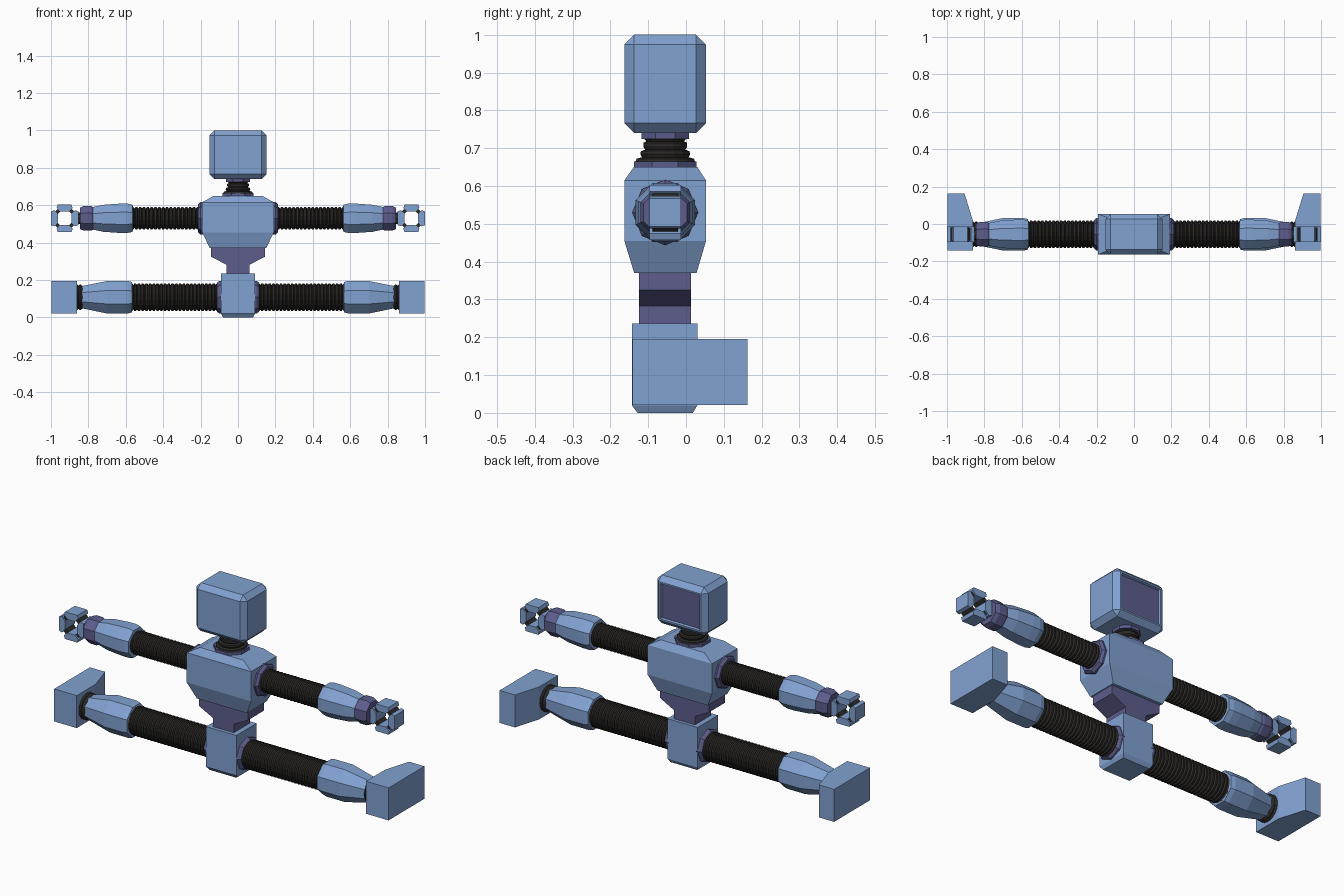
import bpy, bmesh, math
from mathutils import Vector, Matrix

if "Cube" in bpy.data.objects:
    bpy.data.objects.remove(bpy.data.objects["Cube"])

def material(name, rgb):
    m = bpy.data.materials.new(name)
    m.diffuse_color = (*rgb, 1)
    m.use_nodes = True
    m.node_tree.nodes["Principled BSDF"].inputs["Base Color"].default_value = m.diffuse_color
    return m

BLUE = material("steel blue", (0.22, 0.36, 0.64))
PURPLE = material("dull purple", (0.11, 0.11, 0.27))
BLACK = material("rubber black", (0.025, 0.023, 0.021))

CY = -0.055            # shared depth axis of the body
ARM_Z, LEG_Z = 0.53, 0.108

def finish(name, bm, mats, mirror=False):
    bmesh.ops.recalc_face_normals(bm, faces=bm.faces)
    me = bpy.data.meshes.new(name)
    bm.to_mesh(me)
    bm.free()
    for m in mats:
        me.materials.append(m)
    ob = bpy.data.objects.new(name, me)
    bpy.context.collection.objects.link(ob)
    if mirror:
        ob.modifiers.new("mirror", 'MIRROR').use_mirror_merge = False
    return ob

def bridge(bm, rings):
    """Skin a stack of equal vertex rings and cap both ends."""
    rings = [[bm.verts.new(p) for p in r] for r in rings]
    n = len(rings[0])
    for a, b in zip(rings, rings[1:]):
        for i in range(n):
            j = (i + 1) % n
            bm.faces.new((a[i], a[j], b[j], b[i]))
    bm.faces.new(rings[0])
    bm.faces.new(rings[-1])

def lathe(name, mat, profile, axis='x', z=0, sides=8, phase=0.0, mirror=True):
    """Turn (distance, radius) pairs round a limb axis or the neck axis."""
    rings = []
    for t, r in profile:
        ring = []
        for i in range(sides):
            a = 2 * math.pi * (i + phase) / sides
            c, s = r * math.cos(a), r * math.sin(a)
            ring.append((t, CY + c, z + s) if axis == 'x' else (c, CY + s, t))
        rings.append(ring)
    bm = bmesh.new()
    bridge(bm, rings)
    return finish(name, bm, [mat], mirror)

def stack(name, mat, levels):
    """Loft rectangles given as (z, half width, y min, y max)."""
    bm = bmesh.new()
    bridge(bm, [[(-w, y0, z), (w, y0, z), (w, y1, z), (-w, y1, z)]
                for z, w, y0, y1 in levels])
    return finish(name, bm, [mat])

def hose(name, x0, x1, z, r, ridges):
    """Corrugated tube along x."""
    step = (x1 - x0) / ridges
    prof = []
    for i in range(ridges):
        x = x0 + i * step
        prof += [(x, r - 0.008), (x + step * 0.25, r), (x + step * 0.7, r)]
    prof.append((x1, r - 0.008))
    lathe(name, BLACK, prof, z=z, sides=16, phase=0.5)

# Head: chamfered box with a recessed screen on the +y side
bm = bmesh.new()
bmesh.ops.create_cube(bm, size=1, matrix=Matrix.Translation((0, CY, 0.87))
                      @ Matrix.Diagonal((0.304, 0.216, 0.26, 1)))
bmesh.ops.bevel(bm, geom=bm.edges[:], offset=0.026, segments=1, affect='EDGES')
bmesh.ops.recalc_face_normals(bm, faces=bm.faces)
face = max(bm.faces, key=lambda f: f.calc_center_median().y)
bmesh.ops.inset_individual(bm, faces=[face], thickness=0.012)
bmesh.ops.inset_individual(bm, faces=[face], thickness=0.005, depth=-0.012)
face.material_index = 1
finish("head", bm, [BLUE, PURPLE])

# Neck: flared bellows between two collars
lathe("neck_top_plate", PURPLE, [(0.724, 0.068), (0.742, 0.068)], 'z', phase=0.5, mirror=False)
lathe("neck_bellows", BLACK, [(0.66, 0.08), (0.672, 0.076), (0.676, 0.062), (0.684, 0.066),
      (0.692, 0.064), (0.696, 0.053), (0.704, 0.058), (0.714, 0.058), (0.718, 0.05),
      (0.726, 0.056)], 'z', sides=16, mirror=False)
lathe("neck_base", PURPLE, [(0.64, 0.09), (0.665, 0.09)], 'z', phase=0.5, mirror=False)

# Torso, waist and pelvis
stack("torso", BLUE, [(0.37, 0.15, -0.137, 0.028), (0.455, 0.192, -0.163, 0.053),
                      (0.615, 0.192, -0.163, 0.053), (0.65, 0.13, -0.138, 0.03)])
stack("waist", PURPLE, [(0.23, 0.062, -0.124, 0.013), (0.282, 0.062, -0.124, 0.013),
                        (0.325, 0.145, -0.124, 0.013), (0.372, 0.145, -0.124, 0.013)])
stack("pelvis", BLUE, [(0, 0.08, -0.128, 0.018), (0.02, 0.09, -0.143, 0.03),
                       (0.236, 0.09, -0.143, 0.03)])

# Arms
lathe("shoulder_collar", PURPLE, [(0.18, 0.087), (0.2, 0.087), (0.213, 0.076)], z=ARM_Z)
hose("upper_arm_hose", 0.205, 0.575, ARM_Z, 0.061, 18)
lathe("forearm", BLUE, [(0.562, 0.066), (0.564, 0.079), (0.59, 0.085), (0.63, 0.085),
      (0.72, 0.078), (0.79, 0.062)], z=ARM_Z, phase=0.5)
lathe("wrist", PURPLE, [(0.765, 0.06), (0.785, 0.071), (0.825, 0.071), (0.845, 0.062)],
      z=ARM_Z, phase=0.5)
lathe("wrist_joint", BLACK, [(0.84, 0.03), (0.862, 0.03)], z=ARM_Z)

# Hands: four wedge blocks in a ring, joined by dark diagonal links
def hand_part(name, mat, quad, half, turn):
    """Extrude a wedge profile along y and turn it round the hand centre."""
    rot = Matrix.Rotation(math.radians(turn), 4, 'Y')
    centre = Vector((0.927, CY, ARM_Z))
    bm = bmesh.new()
    bridge(bm, [[centre + rot @ Vector((x, y, z)) for x, z in quad] for y in (-half, half)])
    finish(name, bm, [mat], True)

block = [(0.036, -0.022), (0.055, -0.043), (0.073, -0.037), (0.073, 0.037),
         (0.055, 0.043), (0.036, 0.022)]
link = [(0.043, -0.016), (0.062, -0.016), (0.062, 0.016), (0.043, 0.016)]
for i, part in enumerate(("fingertip", "lower_finger", "palm", "upper_finger")):
    hand_part(part, BLUE, block, 0.042, 90 * i)
    hand_part(part + "_link", BLACK, link, 0.034, 90 * i + 45)

# Legs
lathe("hip_collar", PURPLE, [(0.08, 0.087), (0.1, 0.087), (0.112, 0.078)], z=LEG_Z)
hose("thigh_hose", 0.1, 0.58, LEG_Z, 0.075, 24)
lathe("shin", BLUE, [(0.565, 0.078), (0.567, 0.088), (0.59, 0.094), (0.7, 0.094),
      (0.845, 0.062)], z=LEG_Z, phase=0.5)
lathe("ankle", BLACK, [(0.83, 0.06), (0.845, 0.07), (0.853, 0.062), (0.861, 0.07),
      (0.87, 0.066)], z=LEG_Z, sides=16)

# Feet: tapered plan extruded upward
plan = [(0.997, -0.142), (0.997, 0.163), (0.906, 0.163), (0.862, 0.02), (0.862, -0.142)]
bm = bmesh.new()
bridge(bm, [[(x, y, z) for x, y in plan] for z in (0.021, 0.196)])
finish("foot", bm, [BLUE], True)
